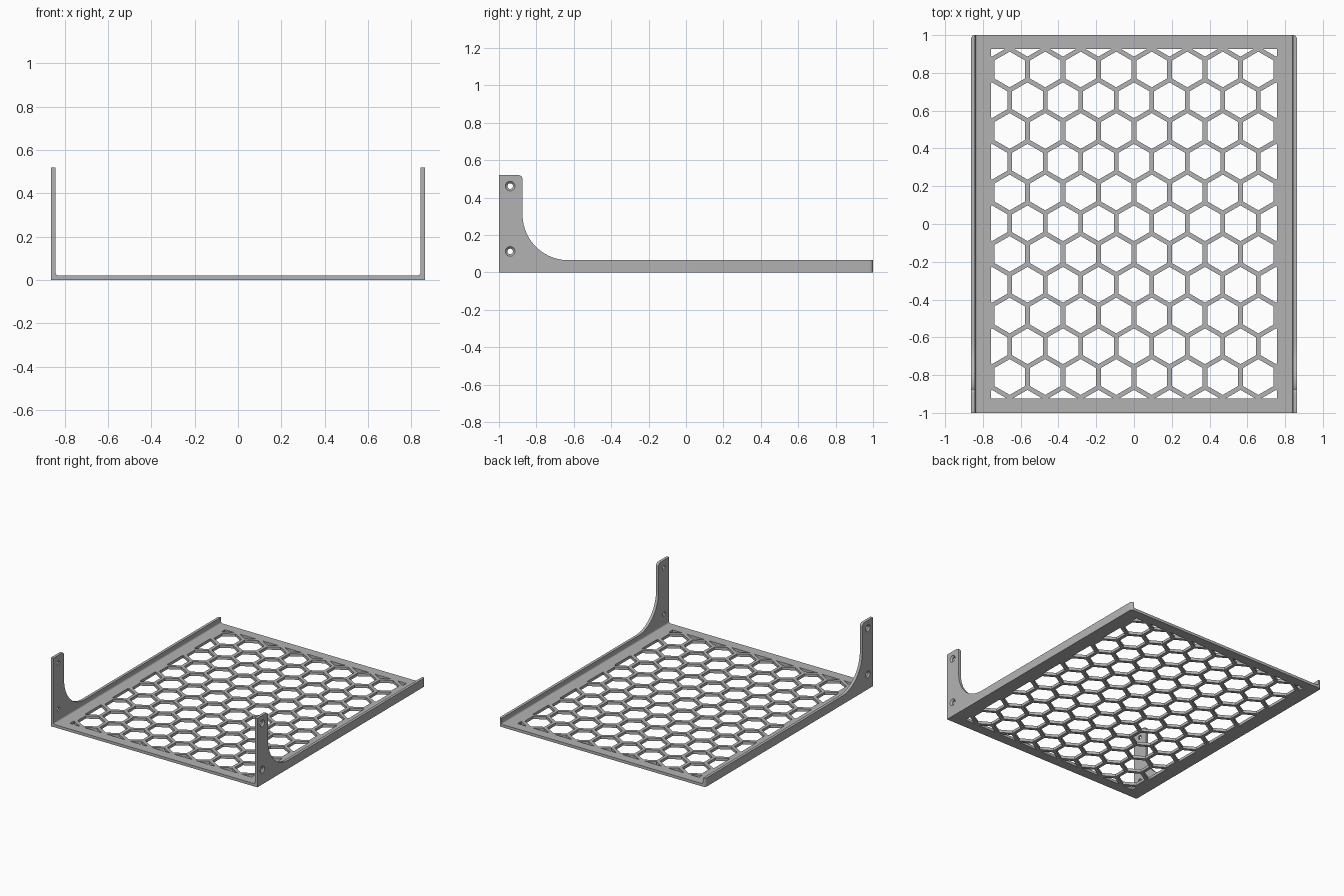
import bpy, bmesh
from math import sin, cos, pi, sqrt
from mathutils import Matrix, Vector

if "Cube" in bpy.data.objects:
    bpy.data.objects.remove(bpy.data.objects["Cube"])

HALF_W, WALL, FLOOR, LIP = 0.862, 0.021, 0.021, 0.065
INNER = HALF_W - WALL

grey = bpy.data.materials.new("plain grey")
grey.use_nodes = True
colour = (0.45, 0.45, 0.45, 1)
grey.diffuse_color = colour
grey.node_tree.nodes["Principled BSDF"].inputs["Base Color"].default_value = colour


def make_object(name, bm):
    bmesh.ops.recalc_face_normals(bm, faces=bm.faces)
    mesh = bpy.data.meshes.new(name)
    bm.to_mesh(mesh)
    bm.free()
    mesh.materials.append(grey)
    obj = bpy.data.objects.new(name, mesh)
    bpy.context.collection.objects.link(obj)
    return obj


def prism(points, direction):
    """Solid made by sweeping a closed outline along a direction."""
    bm = bmesh.new()
    bm.faces.new([bm.verts.new(p) for p in points])
    sweep(bm, direction)
    return bm


def sweep(bm, direction):
    out = bmesh.ops.extrude_face_region(bm, geom=bm.faces[:], use_keep_orig=True)
    moved = [g for g in out["geom"] if isinstance(g, bmesh.types.BMVert)]
    bmesh.ops.translate(bm, verts=moved, vec=direction)


def arc(cx, cy, r, start, end, steps):
    angles = [start + (end - start) * i / steps for i in range(steps + 1)]
    return [(cx + r * cos(a), cy + r * sin(a)) for a in angles]


def activate(obj):
    bpy.ops.object.select_all(action='DESELECT')
    obj.select_set(True)
    bpy.context.view_layer.objects.active = obj


def cut(obj, bm):
    cutter = make_object("cutter", bm)
    cutter.hide_render = True
    mod = obj.modifiers.new("cut", 'BOOLEAN')
    mod.operation, mod.solver, mod.object = 'DIFFERENCE', 'EXACT', cutter
    activate(obj)
    bpy.ops.object.modifier_apply(modifier=mod.name)
    bpy.data.objects.remove(cutter)


# Floor: flat plate whose long edges curve up into the side walls
fillet = 0.013
right = arc(INNER - fillet, FLOOR + fillet, fillet, -pi / 2, 0, 5)
section = [(-INNER, 0), (INNER, 0)] + right[::-1] + [(-x, z) for x, z in right]
floor = make_object("mesh_floor", prism([(x, -1, z) for x, z in section], (0, 2, 0)))

# Honeycomb openings, trimmed to a rectangular border
pitch, hex_r = 0.188, 0.0945
holes = bmesh.new()
for row in range(-6, 7):
    for col in range(-5, 6):
        x = (col + 0.5 * (row % 2)) * pitch
        y = 0.004 + row * pitch * sqrt(3) / 2
        holes.faces.new([holes.verts.new((x + hex_r * sin(k * pi / 3),
                                          y + hex_r * cos(k * pi / 3), -0.05))
                         for k in range(6)])
for normal, edge in (((1, 0, 0), 0.758), ((-1, 0, 0), 0.758),
                     ((0, 1, 0), 0.927), ((0, -1, 0), 0.923)):
    bmesh.ops.bisect_plane(holes, geom=holes.verts[:] + holes.edges[:] + holes.faces[:],
                           plane_co=Vector(normal) * edge, plane_no=normal, clear_outer=True)
sweep(holes, (0, 0, 0.15))
cut(floor, holes)

# Side walls: low lip sweeping up into a tall mounting ear at the front
ear_y, ear_top, sweep_r, corner = -0.874, 0.52, 0.245, 0.022
profile = [(-1, 0), (1, 0), (1, LIP)]
profile += arc(ear_y + sweep_r, LIP + sweep_r, sweep_r, -pi / 2, -pi, 20)
profile += arc(ear_y - corner, ear_top - corner, corner, 0, pi / 2, 6)
profile += [(-1, ear_top)]

for side, label in ((1, "left"), (-1, "right")):
    bm = prism([(side * INNER, y, z) for y, z in profile], (side * WALL, 0, 0))
    # rounded outer corner at the back
    back = [e for e in bm.edges
            if all(abs(v.co.x) > HALF_W - 0.001 and v.co.y > 0.999 for v in e.verts)]
    bmesh.ops.bevel(bm, geom=back, offset=0.019, segments=5, profile=0.5, affect='EDGES')
    wall = make_object(label + "_side_wall", bm)

    # Countersunk screw holes
    for z in (0.461, 0.112):
        for r_in, r_out, x, depth in ((0.015, 0.015, 0.85, 0.1), (0.015, 0.037, 0.862, 0.022)):
            bm = bmesh.new()
            place = Matrix.Translation((side * x, -0.94, z)) @ Matrix.Rotation(side * pi / 2, 4, 'Y')
            bmesh.ops.create_cone(bm, cap_ends=True, segments=32, radius1=r_in,
                                  radius2=r_out, depth=depth, matrix=place)
            cut(wall, bm)
    activate(wall)
    bpy.ops.object.shade_smooth_by_angle()
